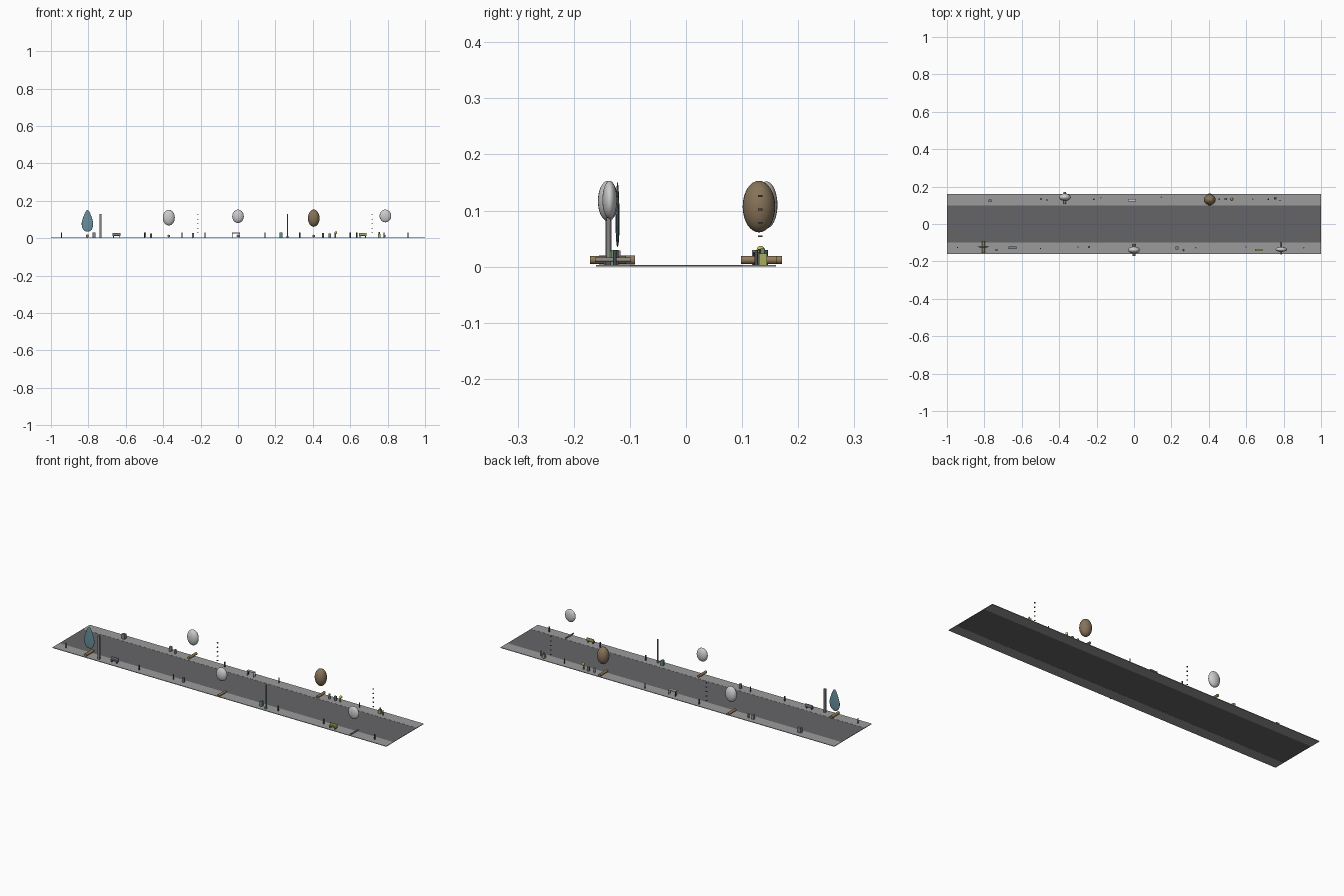
import bpy, math

MATS = {}


def paint(o, name, rgb):
    if name not in MATS:
        m = bpy.data.materials.new(name)
        m.diffuse_color = (*rgb, 1)
        MATS[name] = m
    o.data.materials.append(MATS[name])


COL = {
    "asphalt": (0.13, 0.13, 0.14), "paving": (0.33, 0.33, 0.33),
    "bark": (0.3, 0.2, 0.1), "brown_leaf": (0.24, 0.17, 0.1),
    "blue_leaf": (0.14, 0.28, 0.34), "dark": (0.08, 0.08, 0.08),
    "steel": (0.25, 0.25, 0.25), "green": (0.12, 0.3, 0.22),
    "olive": (0.4, 0.42, 0.12), "yellow": (0.6, 0.55, 0.08),
    "slate": (0.22, 0.24, 0.28), "wood": (0.45, 0.28, 0.15),
}


def finish(o, name, col):
    o.name = name
    if col:
        paint(o, col, COL[col])
    return o


def box(name, c, s, col=None):
    bpy.ops.mesh.primitive_cube_add(size=1, location=c)
    o = bpy.context.object
    o.scale = s
    bpy.ops.object.transform_apply(location=False, rotation=False)
    return finish(o, name, col)


def cyl(name, c, r, h, col=None, rot=(0, 0, 0), n=16):
    bpy.ops.mesh.primitive_cylinder_add(vertices=n, radius=r, depth=h, location=c, rotation=rot)
    bpy.ops.object.shade_smooth_by_angle()
    return finish(bpy.context.object, name, col)


def ball(name, c, s, col=None):
    bpy.ops.mesh.primitive_uv_sphere_add(segments=24, ring_count=16, location=c)
    o = bpy.context.object
    o.scale = s
    bpy.ops.object.transform_apply(location=False, rotation=False)
    bpy.ops.object.shade_smooth()
    return finish(o, name, col)


def post(name, x, y, h=0.03, r=0.003, col="dark"):
    return cyl(name, (x, y, h / 2), r, h, col, n=12)


# Road and sidewalks
box("road", (0, 0, 0.0015), (2, 0.2, 0.002), "asphalt")
for s in (-1, 1):
    box("sidewalk", (0, s * 0.13, 0.0015), (2, 0.06, 0.003), "paving")

# Trees: floating crown above a log-like trunk lying across the sidewalk
# x, crown y, crown z, crown half sizes, trunk y, trunk radius, crown colour, trunk colour
TREES = [
    (-0.37, 0.143, 0.110, (0.032, 0.020, 0.042), 0.139, 0.007, None, "bark"),
    (0.0, -0.139, 0.117, (0.031, 0.018, 0.036), -0.139, 0.007, None, "bark"),
    (0.405, 0.130, 0.107, (0.031, 0.029, 0.046), 0.130, 0.007, "brown_leaf", "bark"),
    (0.788, -0.136, 0.119, (0.031, 0.013, 0.034), -0.130, 0.004, None, "steel"),
]
for x, cy, cz, size, ty, r, cc, tc in TREES:
    ball("tree_crown", (x, cy, cz), size, cc)
    cyl("tree_trunk", (x, ty, 0.012), r, 0.064, tc, (math.pi / 2, 0, 0))

# Flat teardrop tree: a sphere tapered toward the top
drop = ball("teardrop_crown", (-0.805, -0.122, 0.093), (0.031, 0.0035, 0.058), "blue_leaf")
for v in drop.data.vertices:
    t = v.co.z / 0.058
    v.co.x *= 1 - 0.35 * max(t, 0)
    v.co.z -= 0.012 * (1 - t * t)
cyl("tree_trunk", (-0.805, -0.123, 0.012), 0.008, 0.064, "bark", (math.pi / 2, 0, 0))

# Tall lamp posts
box("tall_post", (-0.735, -0.138, 0.066), (0.011, 0.011, 0.126), "steel")
cyl("slim_post", (0.265, -0.138, 0.065), 0.0035, 0.13, "steel")

# Stacks of floating discs
for x in (-0.215, 0.718):
    for i in range(5):
        cyl("floating_disc", (x, 0.132, 0.03 + i * 0.024), 0.004, 0.003, "dark")

# Bollards
for x, y in [(-0.943, -0.125), (-0.5, -0.13), (-0.3, -0.123), (-0.177, 0.14), (0.145, 0.143),
             (0.33, -0.127), (0.6, -0.123), (0.635, 0.133), (0.78, 0.125), (0.908, -0.127)]:
    post("bollard", x, y)

# Bins, boxes and hydrants
box("bin", (-0.77, 0.125, 0.0165), (0.018, 0.014, 0.027), "slate")
box("small_cabinet", (-0.497, 0.133, 0.018), (0.012, 0.012, 0.025), "paving")
post("hydrant", -0.465, 0.128, 0.025, 0.005, "wood")
box("street_box", (-0.24, -0.123, 0.017), (0.012, 0.012, 0.024), "steel")
box("green_bin", (0.23, -0.128, 0.0165), (0.015, 0.014, 0.027), "green")
post("short_post", 0.265, -0.14, 0.012, 0.006, "steel")
post("hydrant", 0.455, 0.133, 0.028, 0.005, "steel")
box("meter_box", (0.49, 0.134, 0.014), (0.012, 0.012, 0.022), "slate")
post("yellow_hydrant", 0.52, 0.133, 0.028, 0.004, "olive")
ball("hydrant_cap", (0.523, 0.133, 0.03), (0.007, 0.007, 0.007), "yellow")
box("planter", (0.755, 0.137, 0.013), (0.015, 0.014, 0.020), "olive")
post("planter_stem", 0.755, 0.137, 0.032, 0.004, "green")

# Benches: seat, backrest and two legs
for x, y, s, col in [(-0.65, -0.127, -1, "slate"), (0.667, -0.139, -1, "olive")]:
    box("bench_seat", (x, y, 0.014), (0.042, 0.012, 0.004), col)
    box("bench_back", (x, y - s * 0.005, 0.021), (0.042, 0.003, 0.014), col)
    for d in (-1, 1):
        box("bench_leg", (x + d * 0.015, y, 0.007), (0.004, 0.01, 0.011), "dark")

# Bicycle rack: open frame
for d in (-1, 1):
    for e in (-1, 1):
        post("rack_leg", -0.01 + d * 0.02, 0.127 + e * 0.006, 0.028, 0.0018)
box("rack_top", (-0.01, 0.127, 0.028), (0.044, 0.015, 0.003))
